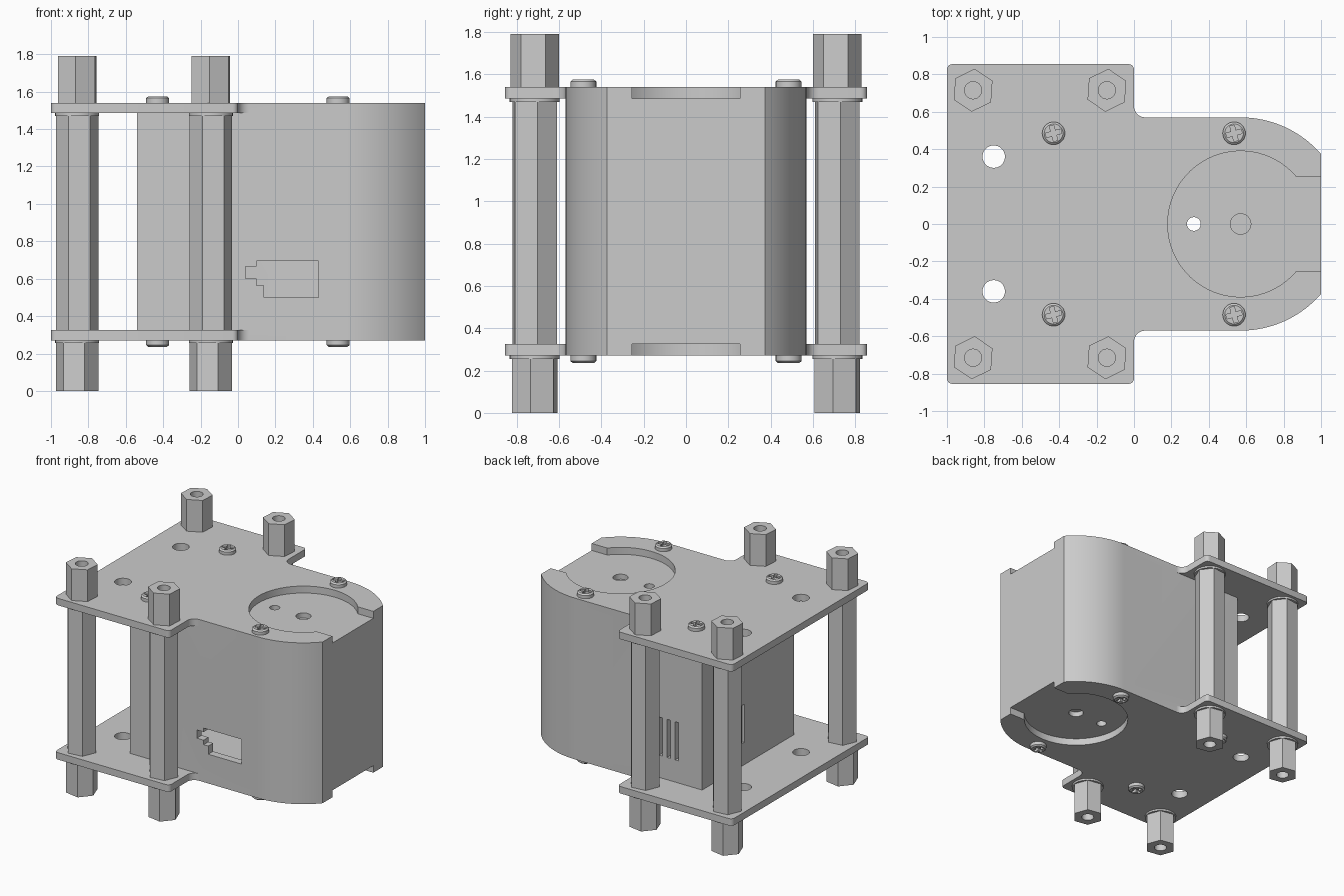
import bpy, bmesh
from math import sin, cos, radians, degrees, acos, asin

cube = bpy.data.objects.get("Cube")
if cube:
    bpy.data.objects.remove(cube, do_unlink=True)

grey = bpy.data.materials.new("plain_grey")
grey.use_nodes = True
grey.diffuse_color = (0.6, 0.6, 0.6, 1)
grey.node_tree.nodes["Principled BSDF"].inputs["Base Color"].default_value = (0.6, 0.6, 0.6, 1)

PLATES = [(0.27, 0.325), (1.485, 1.54)]
MIDDLE = 1.81          # sum of the two outer plate heights, used to flip parts
HUB = 0.57             # centre x and radius of the rounded end
parts = []


def arc(cx, cy, r, start, end, n=8):
    angles = [radians(start + (end - start) * i / n) for i in range(n + 1)]
    return [(cx + r * cos(a), cy + r * sin(a)) for a in angles]


def ring(cx, cy, r, sides=32, turn=0):
    return arc(cx, cy, r, turn, turn + 360, sides)[:-1]


def rect(x0, x1, y0, y1):
    return [(x0, y0), (x1, y0), (x1, y1), (x0, y1)]


def mirrored(points):
    return points + [(x, -y) for x, y in reversed(points)]


def loft(name, sections, upright=False, keep=True):
    """Join equal outlines at successive heights (or depths) into a solid."""
    bm = bmesh.new()
    rings = []
    for points, h in sections:
        rings.append([bm.verts.new((a, h, b) if upright else (a, b, h)) for a, b in points])
    for low, high in zip(rings, rings[1:]):
        for i in range(len(low)):
            bm.faces.new((low[i - 1], low[i], high[i], high[i - 1]))
    bm.faces.new(rings[0])
    bm.faces.new(rings[-1])
    bmesh.ops.recalc_face_normals(bm, faces=bm.faces)
    mesh = bpy.data.meshes.new(name)
    bm.to_mesh(mesh)
    bm.free()
    mesh.materials.append(grey)
    obj = bpy.data.objects.new(name, mesh)
    bpy.context.collection.objects.link(obj)
    if keep:
        parts.append(obj)
    return obj


def prism(name, points, lo, hi, **options):
    return loft(name, [(points, lo), (points, hi)], **options)


def combine(obj, tool, operation="DIFFERENCE"):
    mod = obj.modifiers.new("combine", "BOOLEAN")
    mod.operation = operation
    mod.solver = "EXACT"
    mod.object = tool
    bpy.context.view_layer.objects.active = obj
    bpy.ops.object.modifier_apply(modifier=mod.name)
    bpy.data.objects.remove(tool, do_unlink=True)


def cut(obj, points, lo, hi, **options):
    combine(obj, prism("cutter", points, lo, hi, keep=False, **options))


# Hollow motor housing with a rounded end
end_angle = degrees(acos((1 - HUB) / HUB))
round_end = arc(HUB, 0, HUB, end_angle, 90, 16)
housing = prism("housing", mirrored(round_end + [(-0.54, HUB)]), PLATES[0][1], PLATES[1][0])
inner = arc(HUB, 0, 0.51, degrees(acos(0.37 / 0.51)), 90, 16) + [(-0.48, 0.51)]
cut(housing, mirrored(inner), 0.385, 1.425)

# Plates with filleted necks, joined to the housing
outline = mirrored(round_end + arc(0.06, 0.63, 0.06, 270, 180)
                   + arc(-0.03, 0.825, 0.03, 0, 90, 5) + arc(-0.97, 0.825, 0.03, 90, 180, 5))
open_angle = degrees(asin(0.255 / 0.39))
recess = arc(HUB, 0, 0.39, open_angle, 360 - open_angle, 48) + [(1.1, -0.255), (1.1, 0.255)]
for lo, hi in PLATES:
    plate = prism("plate", outline, lo, hi, keep=False)
    cut(plate, recess, lo - 0.1, hi + 0.1)
    for side in (-1, 1):
        cut(plate, ring(-0.75, side * 0.36, 0.06), lo - 0.1, hi + 0.1)
    combine(housing, plate, "UNION")

# Shaft holes, connector window and vent slots
cut(housing, ring(0.32, 0, 0.037, 20), 0, 2)
cut(housing, ring(HUB, 0, 0.055, 24), 1.445, 1.6)
cut(housing, ring(HUB, 0, 0.055, 24), 0.2, 0.365)
window = [(0.04, 0.6), (0.1, 0.6), (0.1, 0.565), (0.14, 0.565), (0.14, 0.5),
          (0.43, 0.5), (0.43, 0.695), (0.1, 0.695), (0.1, 0.665), (0.04, 0.665)]
cut(housing, window, -0.7, -0.45, upright=True)
for i in range(3):
    x, y = -0.32 + 0.07 * i, 0.06 + 0.07 * i
    cut(housing, rect(x - 0.015, x + 0.015, 0.45, 0.65), 0.5, 0.8)
    cut(housing, rect(-0.65, -0.42, y - 0.015, y + 0.015), 0.5, 0.8)


# Cross-head screws above and below
def cross(cx, cy, turn=15, long=0.042, wide=0.012):
    corner = [(long, -wide), (long, wide), (wide, wide)]
    points = []
    for k in range(4):
        a = radians(90 * k + turn)
        points += [(cx + x * cos(a) - y * sin(a), cy + x * sin(a) + y * cos(a)) for x, y in corner]
    return points


for x in (-0.43, 0.535):
    for y in (-0.485, 0.485):
        for label, flip in (("upper", False), ("lower", True)):
            def height(z):
                return MIDDLE - z if flip else z
            screw = loft(label + "_screw", [(ring(x, y, r), height(z)) for r, z in
                                            ((0.061, 1.54), (0.061, 1.565), (0.05, 1.575))])
            cut(screw, cross(x, y), height(1.55), height(1.6))

# Hexagonal standoffs with washers
for x in (-0.86, -0.145):
    for y in (-0.715, 0.715):
        foot = prism("lower_standoff", ring(x, y, 0.115, 6, -10), 0, 0.255)
        cut(foot, ring(x, y, 0.046, 24), -0.1, 0.18)
        prism("middle_standoff", ring(x, y, 0.115, 6, 7), 0.325, 1.47)
        top = prism("upper_standoff", ring(x, y, 0.115, 6, 26), 1.54, 1.79)
        cut(top, ring(x, y, 0.046, 24), 1.62, 1.9)
        prism("lower_washer", ring(x, y, 0.118), 0.255, 0.27)
        prism("upper_washer", ring(x, y, 0.118), 1.47, 1.485)

# Smooth curved walls, keep edges sharp
bpy.ops.object.select_all(action="DESELECT")
for part in parts:
    part.select_set(True)
bpy.context.view_layer.objects.active = housing
bpy.ops.object.shade_smooth_by_angle(angle=radians(30))
